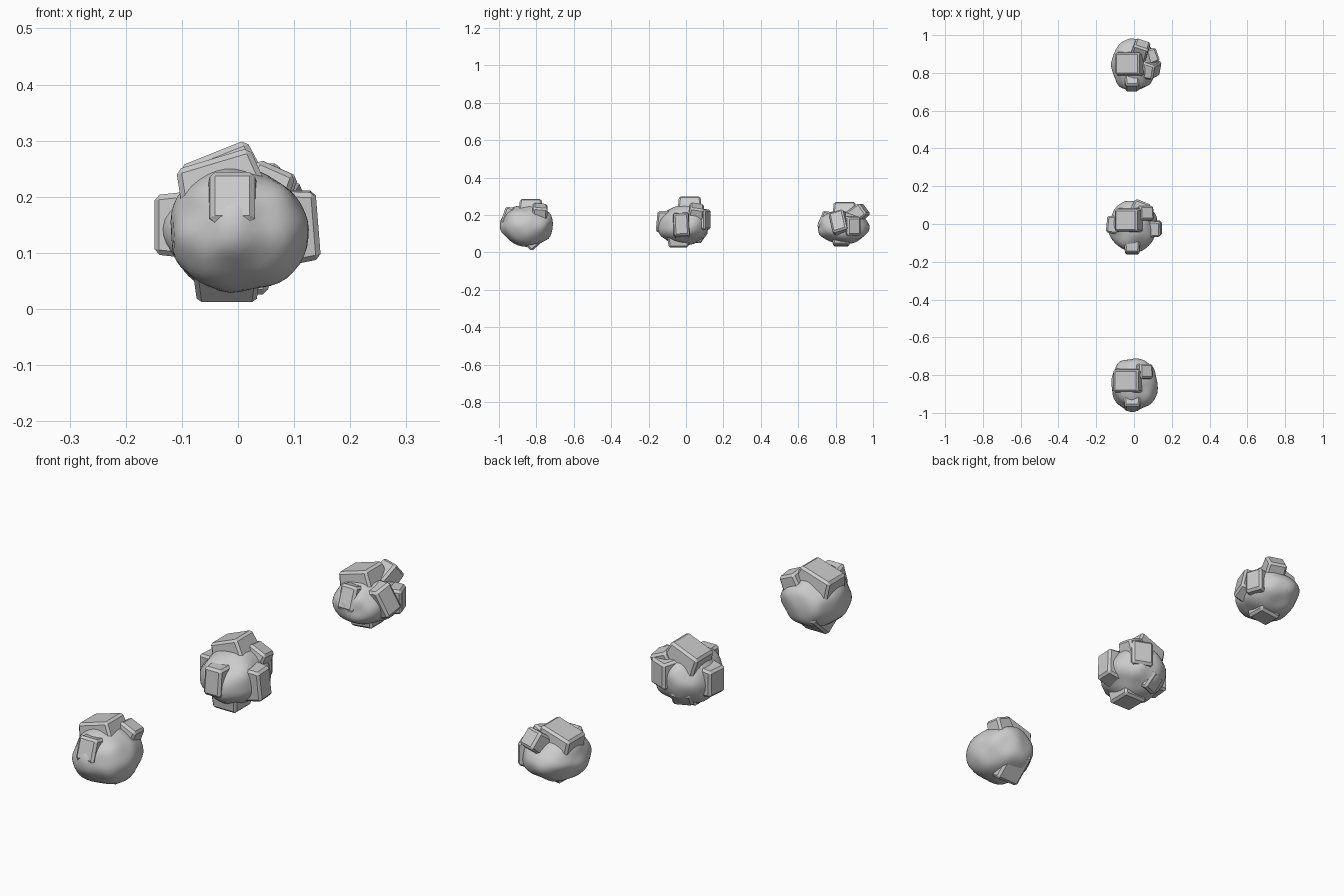
import bpy, bmesh
from mathutils import Vector, Matrix, noise

if "Cube" in bpy.data.objects:
    bpy.data.objects.remove(bpy.data.objects["Cube"])


def make_object(name, bm):
    mesh = bpy.data.meshes.new(name)
    bm.to_mesh(mesh)
    bm.free()
    obj = bpy.data.objects.new(name, mesh)
    bpy.context.collection.objects.link(obj)
    return obj


def core(name, center, radii, seed):
    # smooth lumpy boulder
    bm = bmesh.new()
    bmesh.ops.create_icosphere(bm, subdivisions=4, radius=1)
    for v in bm.verts:
        d = v.co.normalized()
        r = 1 + 0.10 * noise.noise(d * 1.7 + Vector((seed, 0, 0)))
        v.co = Vector(d[i] * r * radii[i] + center[i] for i in range(3))
    for f in bm.faces:
        f.smooth = True
    return make_object(name, bm)


def chunk(name, face_center, normal, w, h, depth=0.09, roll=0.0):
    # tapered block, chipped edges, outer face at face_center
    n = Vector(normal).normalized()
    hint = Vector((0, 1, 0)) if abs(n.z) > 0.7 else Vector((0, 0, 1))
    up = (hint - n * hint.dot(n)).normalized()
    side = up.cross(n)
    rot = Matrix((side, up, n)).transposed().to_4x4()
    bm = bmesh.new()
    bmesh.ops.create_cube(bm, size=1)
    for v in bm.verts:
        taper = 0.88 if v.co.z > 0 else 1.04
        v.co = Vector((v.co.x * w * taper, v.co.y * h * taper, (v.co.z - 0.5) * depth))
    bmesh.ops.bevel(bm, geom=bm.edges[:], offset=0.009, segments=1, affect='EDGES')
    m = Matrix.Translation(face_center) @ rot @ Matrix.Rotation(roll, 4, 'Z')
    bmesh.ops.transform(bm, matrix=m, verts=bm.verts)
    return make_object(name, bm)


# front boulder
core("front_boulder", (0, -0.85, 0.142), (0.125, 0.14, 0.112), 1.3)
chunk("front_top_block", (-0.045, -0.83, 0.268), (-0.3, 0, 1), 0.155, 0.13)
chunk("front_shoulder_block", (0.068, -0.778, 0.25), (0.4, 0.1, 0.9), 0.085, 0.085)
chunk("front_face_block", (-0.01, -0.977, 0.202), (0, -0.9, 0.3), 0.09, 0.105)
chunk("front_under_block", (-0.02, -0.775, 0.05), (0, 0.66, -0.75), 0.12, 0.15, 0.1)

# middle boulder
core("middle_boulder", (-0.005, -0.01, 0.145), (0.125, 0.138, 0.108), 5.1)
chunk("middle_top_block", (-0.045, 0.02, 0.278), (-0.4, 0, 1), 0.145, 0.13, 0.1)
chunk("middle_shoulder_block", (0.07, 0.06, 0.248), (0.4, 0.15, 0.9), 0.09, 0.085)
chunk("middle_face_block", (-0.01, -0.157, 0.165), (0, -1, 0.1), 0.085, 0.125)
chunk("middle_right_block", (0.143, -0.025, 0.15), (1, 0, 0.08), 0.09, 0.135, 0.09, 0.05)
chunk("middle_left_block", (-0.145, 0.0, 0.15), (-1, 0.1, 0), 0.10, 0.12)
chunk("middle_back_block", (0.05, 0.118, 0.175), (0.4, 1, 0), 0.10, 0.12)
chunk("middle_bottom_block", (0, -0.04, 0.026), (0, 0, -1), 0.12, 0.12)
chunk("middle_under_block", (-0.04, 0.085, 0.075), (-0.3, 0.7, -0.6), 0.09, 0.09)

# rear boulder
core("rear_boulder", (0, 0.842, 0.135), (0.12, 0.138, 0.092), 9.4)
chunk("rear_top_block", (-0.037, 0.848, 0.252), (-0.3, 0, 1), 0.15, 0.13, 0.1)
chunk("rear_high_block", (0.045, 0.955, 0.235), (0.25, 0.75, 0.62), 0.09, 0.085, 0.14)
chunk("rear_right_block", (0.122, 0.81, 0.17), (0.9, -0.25, 0.3), 0.09, 0.13, 0.1, 0.3)
chunk("rear_side_block", (0.125, 0.90, 0.14), (1, 0.35, 0), 0.085, 0.11, 0.1)
chunk("rear_face_block", (-0.01, 0.717, 0.18), (0, -0.9, 0.35), 0.08, 0.11)
chunk("rear_bottom_block", (0.01, 0.83, 0.035), (0.1, 0, -1), 0.11, 0.10)
